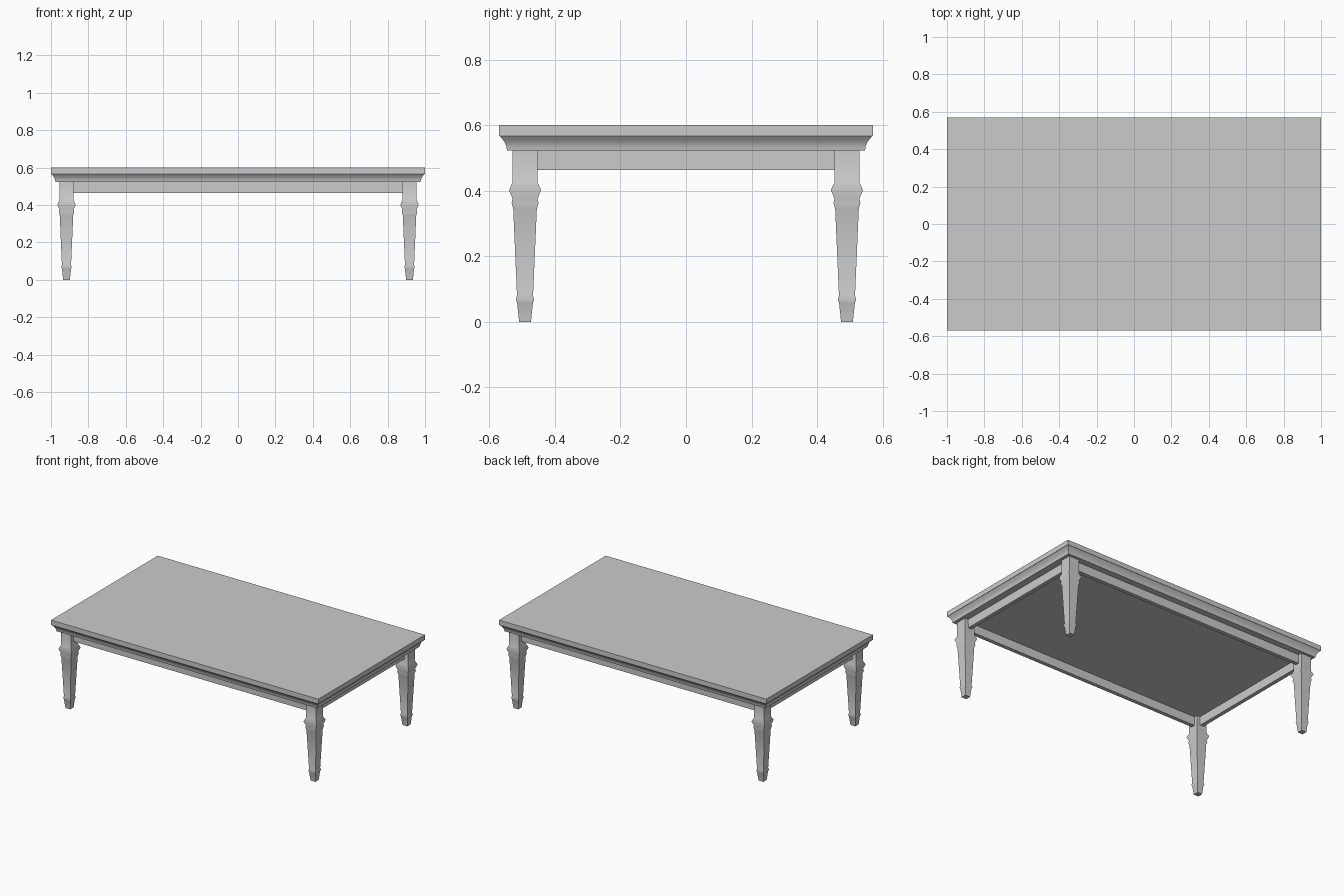
import bpy
import bmesh
from math import radians

default = bpy.data.objects.get("Cube")
if default:
    bpy.data.objects.remove(default, do_unlink=True)

grey = bpy.data.materials.new("plain grey")
grey.use_nodes = True
colour = (0.6, 0.6, 0.6, 1)
grey.diffuse_color = colour
grey.node_tree.nodes["Principled BSDF"].inputs["Base Color"].default_value = colour


def stack(name, rings, centre=(0, 0), smooth=False):
    """Join rectangular rings (half x, half y, z) from bottom to top and cap both ends."""
    bm = bmesh.new()
    cx, cy = centre
    loops = [[bm.verts.new((cx + sx * hx, cy + sy * hy, z))
              for sx, sy in ((-1, -1), (1, -1), (1, 1), (-1, 1))]
             for hx, hy, z in rings]
    for low, high in zip(loops, loops[1:]):
        for i in range(4):
            j = (i + 1) % 4
            bm.faces.new((low[i], low[j], high[j], high[i]))
    bm.faces.new(loops[0][::-1])
    bm.faces.new(loops[-1])
    mesh = bpy.data.meshes.new(name)
    bm.to_mesh(mesh)
    bm.free()
    mesh.materials.append(grey)
    obj = bpy.data.objects.new(name, mesh)
    bpy.context.collection.objects.link(obj)
    if smooth:
        bpy.ops.object.select_all(action="DESELECT")
        obj.select_set(True)
        bpy.context.view_layer.objects.active = obj
        bpy.ops.object.shade_smooth_by_angle(angle=radians(60))
    return obj


def box(name, x0, x1, y0, y1, z0, z1):
    hx, hy = (x1 - x0) / 2, (y1 - y0) / 2
    return stack(name, [(hx, hy, z0), (hx, hy, z1)], ((x0 + x1) / 2, (y0 + y1) / 2))


HALF_X, HALF_Y = 1.0, 0.57
LEG_X, LEG_Y = 0.917, 0.491
UNDERSIDE, SLAB_BOTTOM, TOP = 0.522, 0.567, 0.6

# Table top slab
box("table_top", -HALF_X, HALF_X, -HALF_Y, HALF_Y, SLAB_BOTTOM, TOP)

# Coved moulding under the slab: (inset from the slab edge, height)
cove = [(0.024, UNDERSIDE), (0.022, 0.535), (0.018, 0.546), (0.011, 0.556), (0.002, SLAB_BOTTOM)]
stack("moulding", [(HALF_X - d, HALF_Y - d, z) for d, z in cove], smooth=True)

# Square tapered legs with turned-style collars: (half width, height)
leg_profile = [(0.018, 0), (0.024, 0.057), (0.028, 0.068), (0.0245, 0.08),
               (0.036, 0.345), (0.041, 0.362), (0.038, 0.376), (0.049, 0.402),
               (0.038, 0.426), (0.0375, UNDERSIDE)]
for side, sx in (("left", 1), ("right", -1)):
    for end, sy in (("front", -1), ("back", 1)):
        stack(f"{end}_{side}_leg", [(w, w, z) for w, z in leg_profile],
              (sx * LEG_X, sy * LEG_Y), smooth=True)

# Apron boards between the legs
THICK, APRON_BOTTOM = 0.013, 0.463
for name, s in (("front", -1), ("back", 1)):
    y = s * LEG_Y
    box(f"{name}_apron", -LEG_X + 0.03, LEG_X - 0.03, y - THICK, y + THICK, APRON_BOTTOM, UNDERSIDE)
for name, s in (("left", 1), ("right", -1)):
    x = s * LEG_X
    box(f"{name}_apron", x - THICK, x + THICK, -LEG_Y + 0.03, LEG_Y - 0.03, APRON_BOTTOM, UNDERSIDE)
